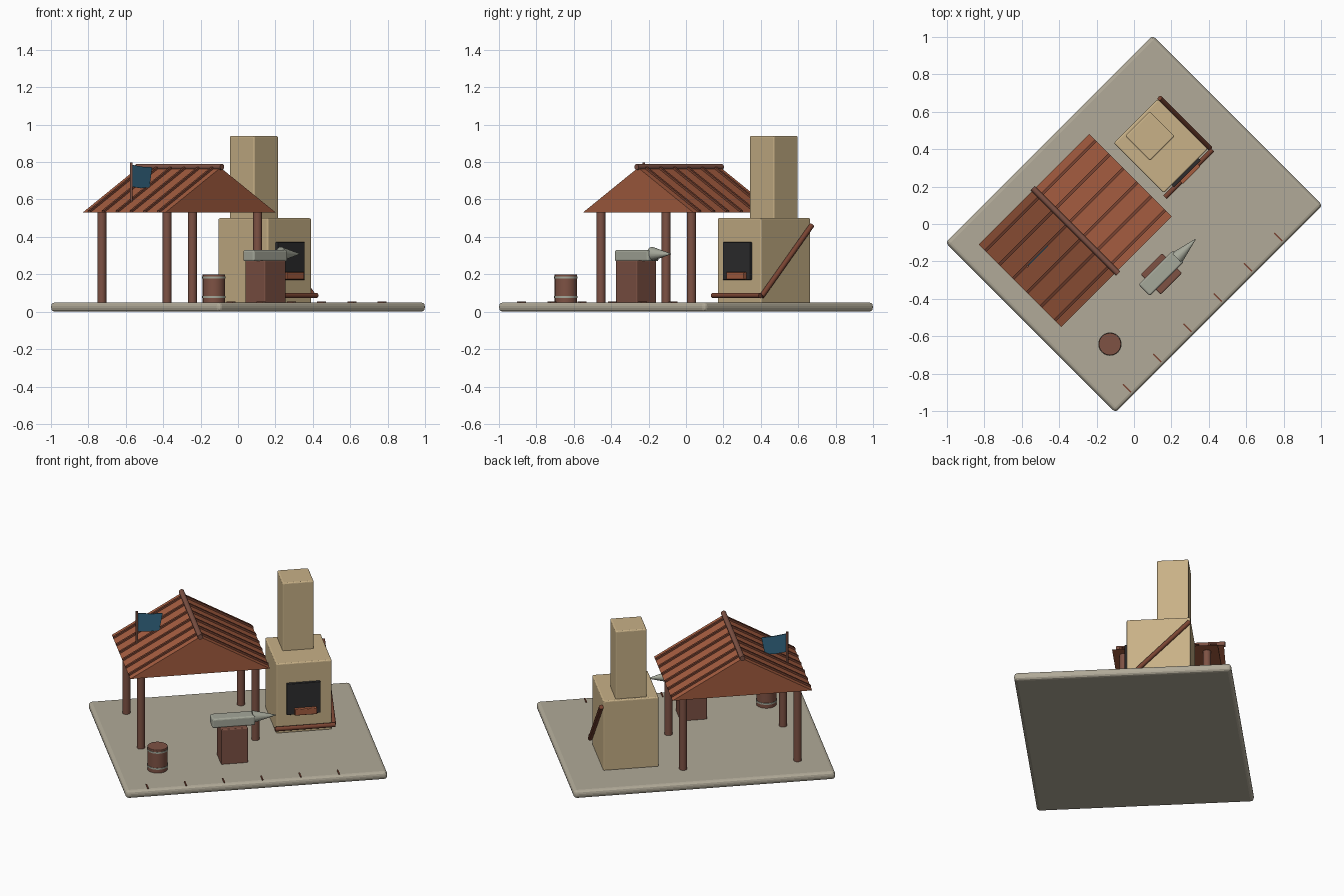
import bpy, bmesh, math
from mathutils import Matrix, Vector

if "Cube" in bpy.data.objects:
    bpy.data.objects.remove(bpy.data.objects["Cube"])

# Everything is laid out square to the yard, then turned 45 degrees about z
TURN = Matrix.Rotation(math.radians(45), 4, 'Z')


def material(name, r, g, b):
    def lin(c):
        c /= 255
        return c / 12.92 if c <= 0.04045 else ((c + 0.055) / 1.055) ** 2.4
    m = bpy.data.materials.new(name)
    m.diffuse_color = (lin(r), lin(g), lin(b), 1)
    m.use_nodes = True
    m.node_tree.nodes["Principled BSDF"].inputs["Base Color"].default_value = m.diffuse_color
    return m


STONE = material("grey_stone", 177, 170, 152)
CLAY = material("tan_clay", 200, 177, 135)
TILE = material("red_brown_roof", 165, 93, 64)
WOOD = material("brown_wood", 126, 82, 68)
DARKWOOD = material("dark_red_wood", 122, 68, 50)
STEEL = material("pale_steel", 165, 168, 154)
SOOT = material("soot_black", 45, 45, 47)
CLOTH = material("blue_cloth", 54, 108, 136)


def finish(name, bm, mat, bevel=0.0, smooth=False):
    bmesh.ops.recalc_face_normals(bm, faces=bm.faces)
    mesh = bpy.data.meshes.new(name)
    bm.to_mesh(mesh)
    bm.free()
    mesh.materials.append(mat)
    ob = bpy.data.objects.new(name, mesh)
    bpy.context.collection.objects.link(ob)
    ob.matrix_world = TURN
    if bevel:
        mod = ob.modifiers.new("soft_edges", 'BEVEL')
        mod.width, mod.segments = bevel, 3
    if smooth:
        bpy.ops.object.select_all(action='DESELECT')
        ob.select_set(True)
        bpy.context.view_layer.objects.active = ob
        bpy.ops.object.shade_smooth_by_angle(angle=math.radians(40))
    return ob


def box(name, lo, hi, mat, bevel=0.0):
    lo, hi = Vector(lo), Vector(hi)
    bm = bmesh.new()
    bmesh.ops.create_cube(bm, size=1, matrix=Matrix.Translation((lo + hi) / 2)
                          @ Matrix.Diagonal((*(hi - lo), 1)))
    return finish(name, bm, mat, bevel)


def rod(name, a, b, r, mat, r2=None, sides=16, bevel=0.0):
    a, b = Vector(a), Vector(b)
    d = b - a
    bm = bmesh.new()
    bmesh.ops.create_cone(bm, cap_ends=True, segments=sides, radius1=r,
                          radius2=r if r2 is None else r2, depth=d.length,
                          matrix=Matrix.Translation((a + b) / 2)
                          @ d.to_track_quat('Z', 'Y').to_matrix().to_4x4())
    return finish(name, bm, mat, bevel, smooth=True)


def prism(name, profile, y0, y1, mat):
    """Extrude an x-z profile from y0 to y1."""
    bm = bmesh.new()
    face = bm.faces.new([bm.verts.new((x, y0, z)) for x, z in profile])
    ext = bmesh.ops.extrude_face_region(bm, geom=[face])['geom']
    bmesh.ops.translate(bm, vec=(0, y1 - y0, 0),
                        verts=[v for v in ext if isinstance(v, bmesh.types.BMVert)])
    return finish(name, bm, mat)


# Ground slab with marks along the front edge
box("ground_slab", (-0.783, -0.642, 0.0), (0.783, 0.642, 0.05), STONE, 0.02)
for i in range(6):
    x = -0.648 + i * 0.2287
    box("edge_mark", (x - 0.004, -0.625, 0.045), (x + 0.004, -0.565, 0.054), DARKWOOD)

# Open shelter: posts, roof, battens, ridge pole
RX, EAVE, RIDGE = -0.247, 0.53, 0.77
HALF, Y0, Y1 = 0.418, -0.115, 0.51
for x in (-0.59, 0.095):
    for y in (-0.053, 0.44):
        rod("shelter_post", (x, y, 0.045), (x, y, 0.56), 0.024, WOOD)
prism("shelter_roof", [(RX - HALF, EAVE), (RX + HALF, EAVE), (RX, RIDGE)], Y0, Y1, TILE)
for side in (-1, 1):
    for i in range(6):
        y = (Y0 + Y1) / 2 + (i - 2.5) * 0.105
        prism("roof_batten",
              [(RX + side * HALF, EAVE), (RX + side * HALF, EAVE + 0.012),
               (RX, RIDGE + 0.012), (RX, RIDGE)], y - 0.008, y + 0.008, DARKWOOD)
rod("ridge_pole", (RX, Y0 - 0.012, 0.774), (RX, Y1 + 0.008, 0.774), 0.016, WOOD, sides=12)

# Banner on the roof
rod("banner_pole", (-0.562, 0.244, 0.53), (-0.562, 0.244, 0.797), 0.007, WOOD, sides=10)
prism("banner_cloth", [(-0.556, 0.668), (-0.49, 0.66), (-0.428, 0.666), (-0.408, 0.772),
                       (-0.48, 0.775), (-0.556, 0.785)], 0.241, 0.247, CLOTH)

# Furnace with chimney, fire mouth and timber braces
box("furnace_body", (0.23, 0.005, 0.045), (0.562, 0.382, 0.5), CLAY, 0.008)
box("furnace_chimney", (0.299, 0.179, 0.49), (0.485, 0.365, 0.94), CLAY, 0.008)
box("fire_mouth", (0.29, -0.012, 0.17), (0.493, 0.02, 0.372), SOOT, 0.003)
box("ember_bed", (0.335, -0.033, 0.172), (0.468, 0.0, 0.213), TILE, 0.004)
rod("furnace_sill", (0.218, -0.016, 0.087), (0.578, -0.016, 0.087), 0.014, DARKWOOD, sides=10)
rod("side_brace", (0.573, 0.0, 0.083), (0.573, 0.378, 0.462), 0.014, DARKWOOD, sides=10)

# Anvil on its block
box("anvil_block", (-0.165, -0.367, 0.045), (-0.005, -0.217, 0.275), WOOD, 0.006)
box("anvil_body", (-0.212, -0.332, 0.27), (0.045, -0.247, 0.33), STEEL, 0.01)
rod("anvil_horn", (0.033, -0.29, 0.309), (0.175, -0.29, 0.309), 0.038, STEEL, r2=0.002, sides=16)

# Barrel with hoops
BX, BY = -0.545, -0.363
rod("barrel", (BX, BY, 0.045), (BX, BY, 0.2), 0.06, WOOD, sides=24, bevel=0.003)
for z in (0.078, 0.182):
    rod("barrel_hoop", (BX, BY, z - 0.005), (BX, BY, z + 0.005), 0.0625, STEEL, sides=24)
